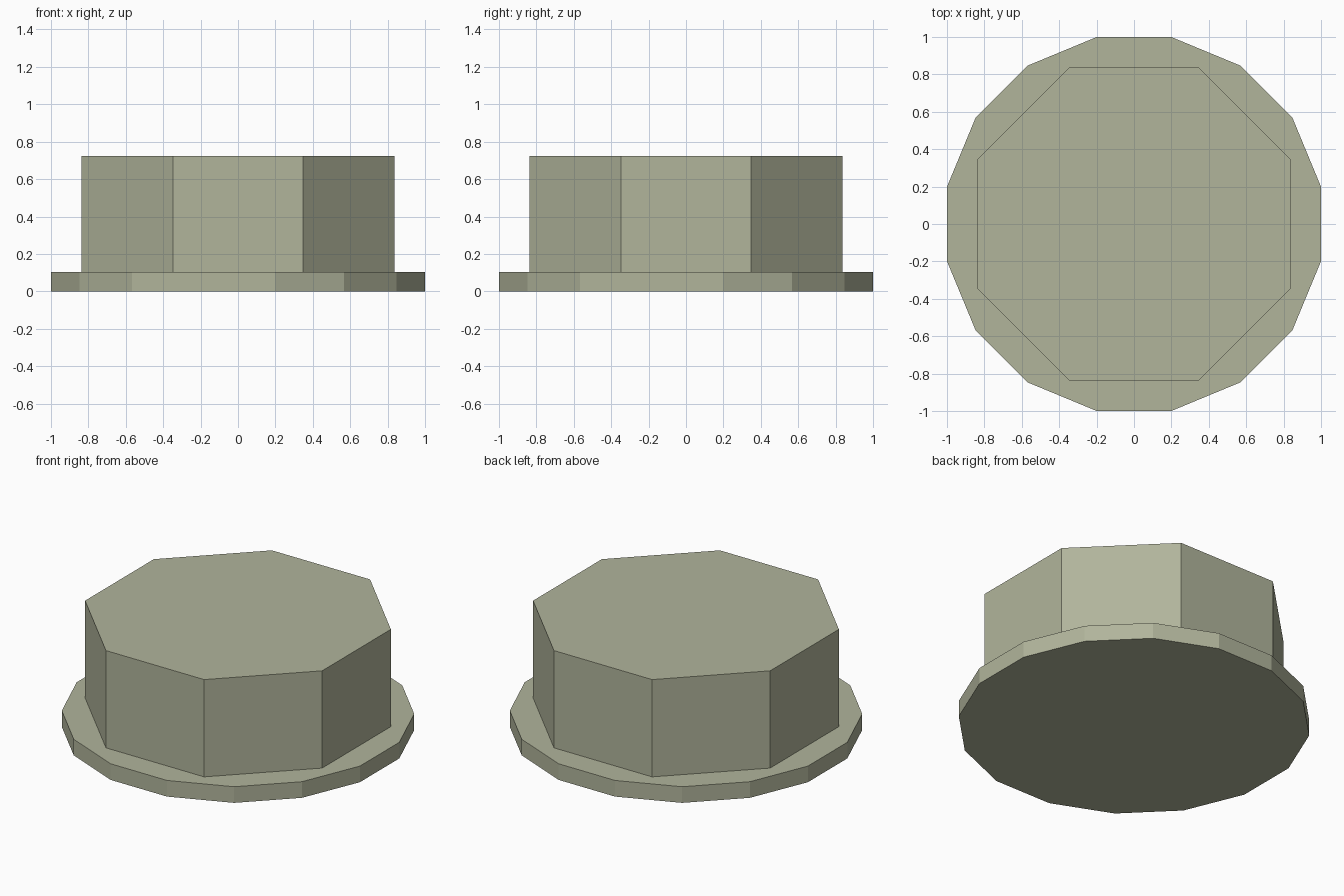
import bpy
import math

if "Cube" in bpy.data.objects:
    bpy.data.objects.remove(bpy.data.objects["Cube"])

olive = bpy.data.materials.new("olive_grey")
olive.diffuse_color = (0.44, 0.46, 0.33, 1)
olive.use_nodes = True
olive.node_tree.nodes["Principled BSDF"].inputs["Base Color"].default_value = olive.diffuse_color


def prism(name, sides, apothem, z0, z1):
    """Upright regular prism with flat sides facing +-x and +-y."""
    bpy.ops.mesh.primitive_cylinder_add(
        vertices=sides, radius=apothem / math.cos(math.pi / sides),
        depth=z1 - z0, location=(0, 0, (z0 + z1) / 2),
        rotation=(0, 0, math.pi / sides))
    obj = bpy.context.object
    obj.name = name
    bpy.ops.object.transform_apply(location=False, rotation=True, scale=False)
    obj.data.materials.append(olive)
    return obj


# Thin sixteen-sided flange and the octagonal head on it
prism("base_flange", 16, 1.0, 0.0, 0.103)
prism("octagonal_head", 8, 0.837, 0.103, 0.724)
